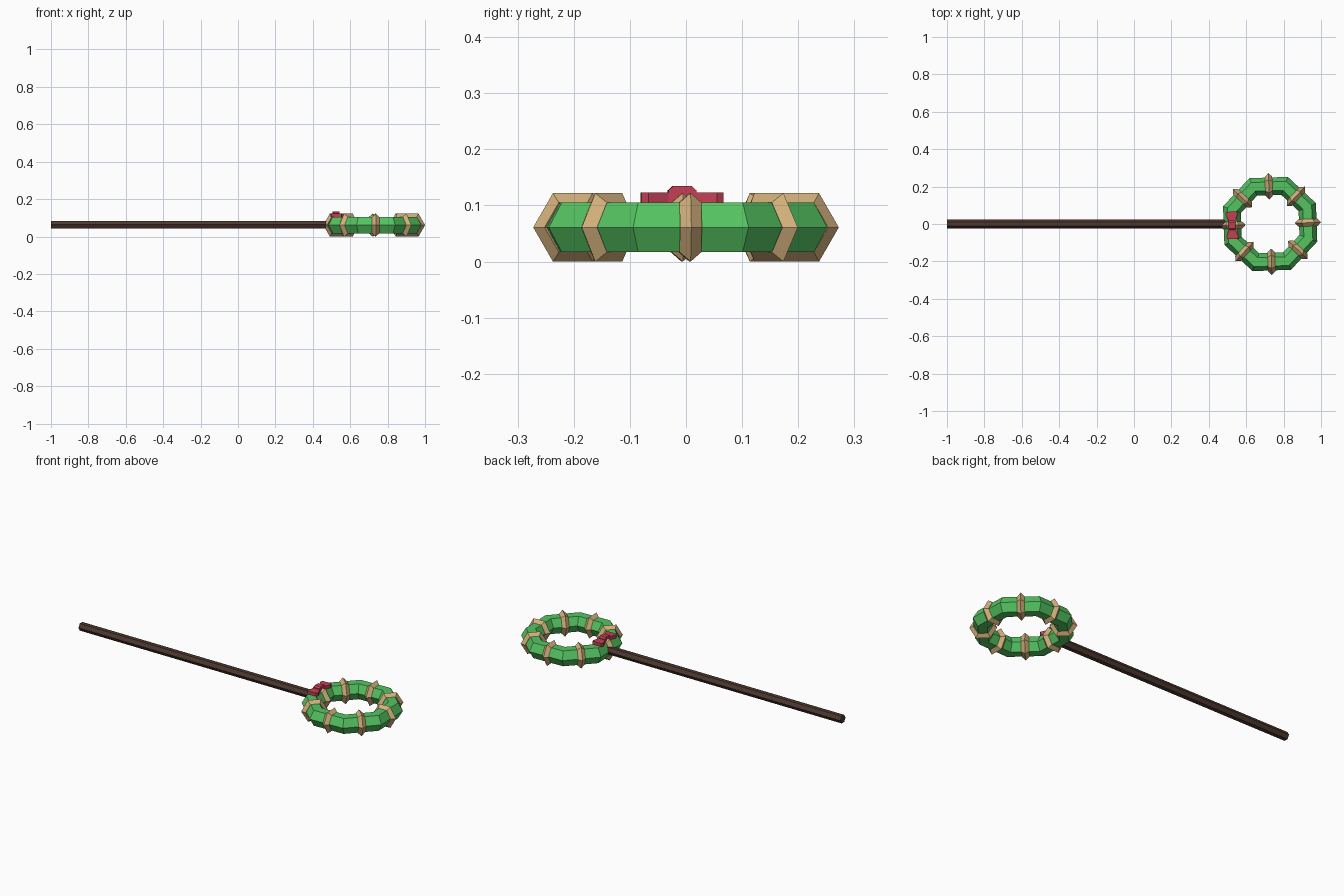
import bpy, bmesh
from math import radians, cos, sin, pi
from mathutils import Matrix, Vector

if "Cube" in bpy.data.objects:
    bpy.data.objects.remove(bpy.data.objects["Cube"])

CX, CZ, TURN = 0.728, 0.061, radians(2)


def material(name, rgb):
    m = bpy.data.materials.new(name)
    m.diffuse_color = (*rgb, 1)
    m.use_nodes = True
    m.node_tree.nodes["Principled BSDF"].inputs["Base Color"].default_value = m.diffuse_color
    return m


GREEN = material("green", (0.09, 0.55, 0.12))
TAN = material("tan", (0.65, 0.44, 0.20))
RED = material("red", (0.56, 0.05, 0.09))
BROWN = material("brown", (0.075, 0.04, 0.03))


def torus(name, mat, major, minor, n_major, n_minor, loc, rot):
    bpy.ops.mesh.primitive_torus_add(
        major_radius=major, minor_radius=minor, major_segments=n_major,
        minor_segments=n_minor, location=loc, rotation=rot)
    ob = bpy.context.object
    ob.name = name
    ob.data.materials.append(mat)
    ob.data.polygons.foreach_set("use_smooth", [False] * len(ob.data.polygons))
    return ob


def prism(name, mat, points, offset, matrix):
    """Extrude a closed outline of 3D points by offset."""
    bm = bmesh.new()
    face = bm.faces.new([bm.verts.new(p) for p in points])
    ext = bmesh.ops.extrude_face_region(bm, geom=[face], use_keep_orig=True)
    verts = [g for g in ext["geom"] if isinstance(g, bmesh.types.BMVert)]
    bmesh.ops.translate(bm, verts=verts, vec=offset)
    bmesh.ops.recalc_face_normals(bm, faces=bm.faces)
    me = bpy.data.meshes.new(name)
    bm.to_mesh(me)
    bm.free()
    me.materials.append(mat)
    ob = bpy.data.objects.new(name, me)
    ob.matrix_world = matrix
    bpy.context.collection.objects.link(ob)
    return ob


# Eight-sided hoop with a hexagonal section
torus("hoop", GREEN, 0.218, 0.051, 8, 6, (CX, 0, CZ), (0, 0, TURN + pi / 8))

# Ridged bindings at the middle of each hoop segment
for i in range(8):
    a = TURN + i * pi / 4
    torus(f"binding_{i + 1}", TAN, 0.051, 0.0195, 6, 4,
          (CX + 0.202 * cos(a), 0.202 * sin(a), 0.061), (pi / 2, 0, a))

# Hexagonal handle along x
hexagon = [(0, 0.0235 * cos(k * pi / 3), 0.0235 * sin(k * pi / 3)) for k in range(6)]
prism("handle", BROWN, hexagon, Vector((1.51, 0, 0)),
      Matrix.Translation((-1, 0, 0.063)))

# Bow on top of the hoop, where the handle joins
bow = (Matrix.Translation((CX, 0, 0)) @ Matrix.Rotation(TURN, 4, 'Z')
       @ Matrix.Translation((-0.204, 0, 0)))
for side, name in ((1, "bow_wing_left"), (-1, "bow_wing_right")):
    half = [(0.013, 0.0), (0.016, 0.02), (0.033, 0.061), (0.026, 0.073)]
    outline = [(x, side * y, 0.104) for x, y in half]
    outline += [(-x, side * y, 0.104) for x, y in reversed(half)]
    prism(name, RED, outline, Vector((0, 0, 0.019)), bow)

knot = [(-0.025, 0.104), (0.025, 0.104), (0.025, 0.127),
        (0.016, 0.135), (-0.016, 0.135), (-0.025, 0.127)]
prism("bow_knot", RED, [(-0.018, y, z) for y, z in knot],
      Vector((0.036, 0, 0)), bow)
